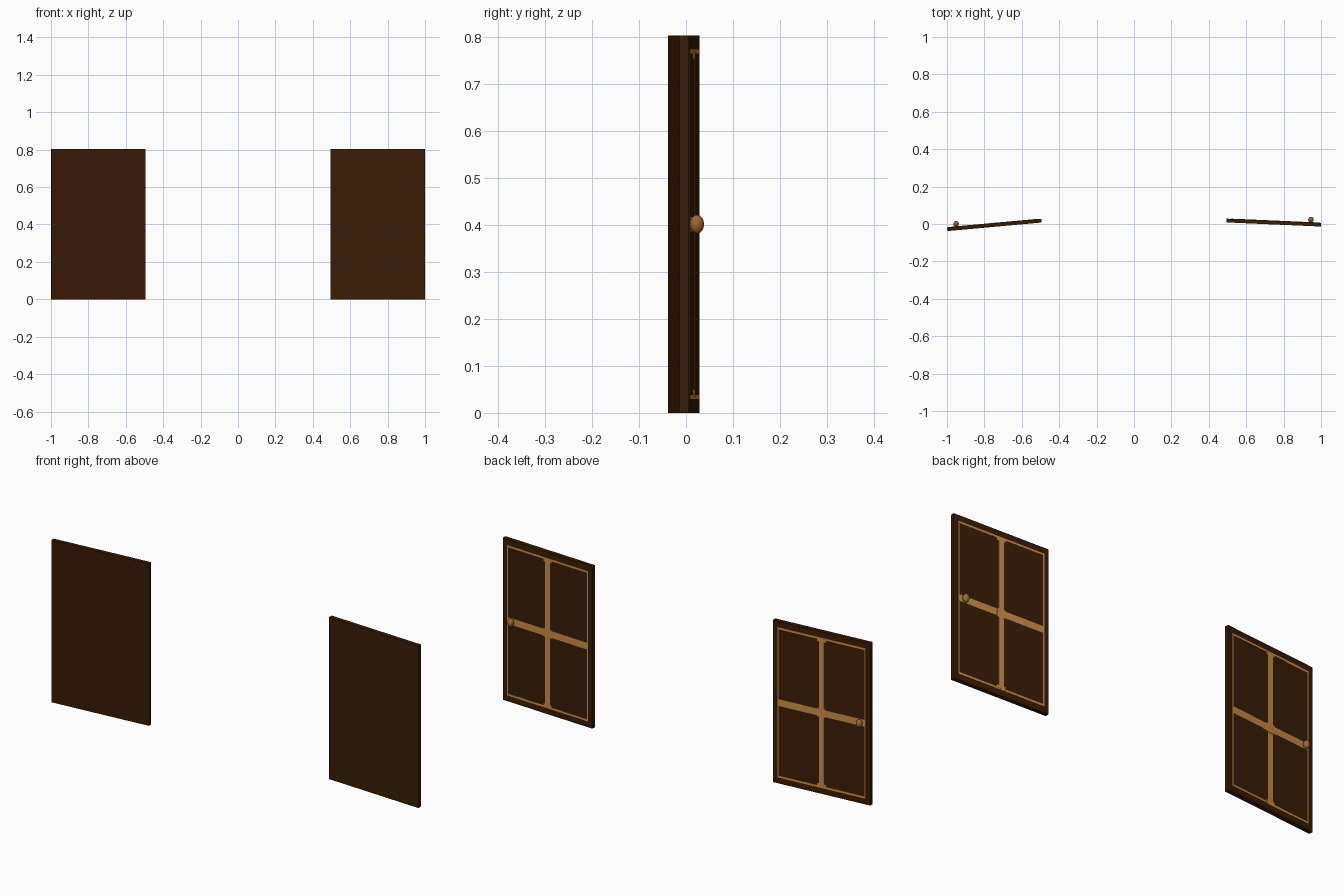
import bpy, bmesh, math
from mathutils import Matrix

if "Cube" in bpy.data.objects:
    bpy.data.objects.remove(bpy.data.objects["Cube"])

W, H, T = 0.506, 0.804, 0.02   # door leaf size


def mat(name, rgb):
    m = bpy.data.materials.new(name)
    m.diffuse_color = (*rgb, 1)
    m.use_nodes = True
    m.node_tree.nodes["Principled BSDF"].inputs["Base Color"].default_value = m.diffuse_color
    return m


RED_BROWN = mat("reddish_brown_wood", (0.040, 0.0095, 0.0015))
DARK = mat("dark_brown_wood", (0.040, 0.0115, 0.0013))
PANEL = mat("brown_panel", (0.042, 0.0125, 0.0018))
GOLD = mat("golden_wood", (0.60, 0.27, 0.065))
KNOB = mat("bronze_knob", (0.32, 0.14, 0.035))


def finish(bm, name, world, *mats):
    bmesh.ops.recalc_face_normals(bm, faces=bm.faces)
    bm.transform(world)
    me = bpy.data.meshes.new(name)
    bm.to_mesh(me)
    bm.free()
    for m in mats:
        me.materials.append(m)
    ob = bpy.data.objects.new(name, me)
    bpy.context.collection.objects.link(ob)
    return ob


def box(bm, x, y, z, sx, sy, sz):
    m = Matrix.Translation((x, y, z)) @ Matrix.Diagonal((sx, sy, sz, 1))
    bmesh.ops.create_cube(bm, size=1, matrix=m)


def door(side, cx, cy, angle, knob_x, wood):
    world = Matrix.Translation((cx, cy, H / 2)) @ Matrix.Rotation(math.radians(angle), 4, 'Z')

    # leaf with an inset panel on the back
    bm = bmesh.new()
    box(bm, 0, 0, 0, W, T, H)
    bm.normal_update()
    back = [f for f in bm.faces if f.normal.y > 0.9]
    bmesh.ops.inset_region(bm, faces=back, thickness=0.025)
    for f in back:
        f.material_index = 1
    finish(bm, side + "_door_leaf", world, wood, PANEL)

    # thin trim around the panel
    y, d = T / 2, 0.002
    iw, ih = W / 2 - 0.027, H / 2 - 0.034
    bm = bmesh.new()
    for s in (-1, 1):
        box(bm, 0, y, s * ih, 2 * iw + 0.006, d, 0.010)
        box(bm, s * iw, y, 0, 0.006, d, 2 * ih)
    finish(bm, side + "_panel_trim", world, GOLD)

    # cross bars with flared ends
    bm = bmesh.new()
    box(bm, 0, y, 0, 0.028, d * 1.4, 2 * ih)
    box(bm, 0, y, 0, 2 * iw, d * 1.2, 0.034)
    for s in (-1, 1):
        box(bm, 0, y, s * (ih - 0.008), 0.046, d * 1.6, 0.016)
    box(bm, 0, y, 0, 0.044, d * 1.6, 0.044)
    finish(bm, side + "_cross_bars", world, GOLD)

    # oval knob
    bm = bmesh.new()
    bmesh.ops.create_uvsphere(bm, u_segments=20, v_segments=12, radius=1)
    bm.transform(Matrix.Translation((knob_x, y + 0.0145, 0))
                 @ Matrix.Diagonal((0.015, 0.015, 0.02, 1)))
    for f in bm.faces:
        f.smooth = True
    finish(bm, side + "_door_knob", world, KNOB)


door("left", -0.747, -0.005, 5.2, -0.203, RED_BROWN)
door("right", 0.747, 0.0075, -2.5, 0.198, DARK)
